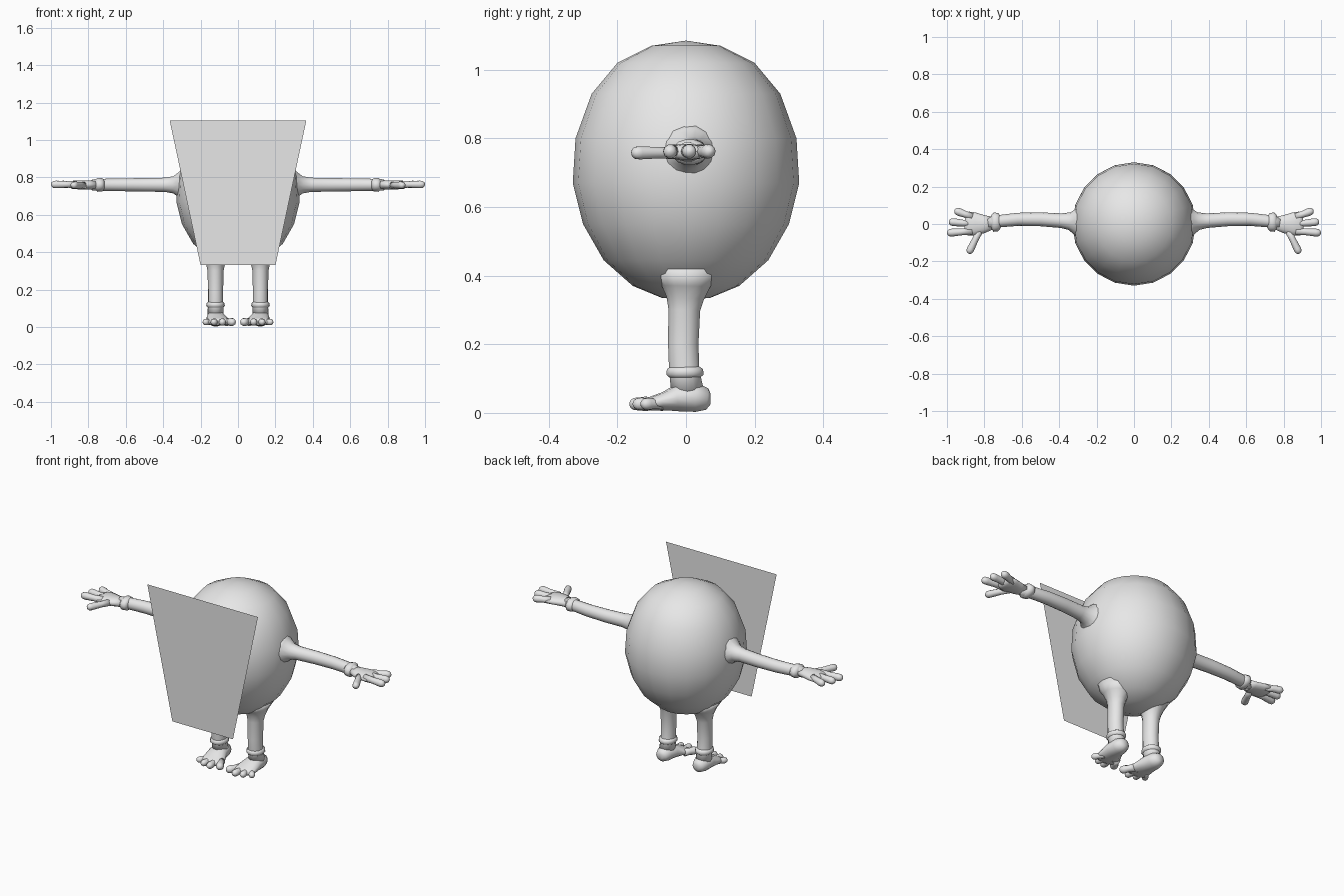
import bpy, bmesh, math
from mathutils import Vector

cube = bpy.data.objects.get("Cube")
if cube:
    bpy.data.objects.remove(cube, do_unlink=True)

grey = bpy.data.materials.new("plain grey")
grey.use_nodes = True
grey.diffuse_color = (0.8, 0.8, 0.8, 1)
grey.node_tree.nodes["Principled BSDF"].inputs["Base Color"].default_value = (0.8, 0.8, 0.8, 1)


def finish(bm, name, smooth=True):
    mesh = bpy.data.meshes.new(name)
    bm.to_mesh(mesh)
    bm.free()
    mesh.materials.append(grey)
    for p in mesh.polygons:
        p.use_smooth = smooth
    obj = bpy.data.objects.new(name, mesh)
    bpy.context.collection.objects.link(obj)
    return obj


def tube(name, sections, side=1, sides=14):
    """Loft elliptical rings; each section is (centre, sideways radius, second radius)."""
    bm = bmesh.new()
    centres = [Vector(s[0]) for s in sections]
    axis = centres[-1] - centres[0]
    upright = abs(axis.normalized().z) > 0.8
    ref = Vector((0, 1, 0)) if upright else Vector((0, 0, 1))
    rings = []
    for i, (_, ru, rv) in enumerate(sections):
        t = (centres[min(i + 1, len(centres) - 1)] - centres[max(i - 1, 0)]).normalized()
        u = ref.cross(t).normalized()
        v = t.cross(u)
        ring = []
        for k in range(sides):
            a = 2 * math.pi * k / sides
            p = centres[i] + u * ru * math.cos(a) + v * rv * math.sin(a)
            ring.append(bm.verts.new((p.x * side, p.y, p.z)))
        rings.append(ring)
    for a, b in zip(rings, rings[1:]):
        for k in range(sides):
            j = (k + 1) % sides
            bm.faces.new((a[k], a[j], b[j], b[k]))
    bm.faces.new(rings[0])
    bm.faces.new(rings[-1])
    bmesh.ops.recalc_face_normals(bm, faces=bm.faces)
    return finish(bm, name)


def digit(name, start, end, r, side):
    """Finger or toe with a bulbous rounded tip."""
    a, b = Vector(start), Vector(end)
    length = (b - a).length
    shape = [(0, 1), (0.4 * length, 0.85), (length - 1.3 * r, 1), (length - 0.6 * r, 0.9),
             (length - 0.2 * r, 0.6), (length, 0.15)]
    d = (b - a).normalized()
    tube(name, [(a + d * s, r * k, r * k) for s, k in shape], side, 10)


# egg-shaped body
profile = [(0, 0.33), (0.07, 0.335), (0.155, 0.37), (0.24, 0.445), (0.3, 0.55), (0.33, 0.67),
           (0.322, 0.8), (0.275, 0.93), (0.2, 1.02), (0.1, 1.07), (0, 1.085)]
bm = bmesh.new()
verts = [bm.verts.new((r, 0, z)) for r, z in profile]
edges = [bm.edges.new(pair) for pair in zip(verts, verts[1:])]
bmesh.ops.spin(bm, geom=verts + edges, cent=(0, 0, 0), axis=(0, 0, 1),
               angle=2 * math.pi, steps=20)
bmesh.ops.remove_doubles(bm, verts=bm.verts, dist=0.001)
bmesh.ops.recalc_face_normals(bm, faces=bm.faces)
finish(bm, "body")

# flat tapered panel in front of the body
bm = bmesh.new()
bm.faces.new([bm.verts.new((x, -0.333, z)) for x, z in
              ((-0.2, 0.33), (0.2, 0.33), (0.365, 1.103), (-0.365, 1.103))])
finish(bm, "front_panel", smooth=False)

for side, word in ((1, "left"), (-1, "right")):
    # arm flaring into the body, with a wrist cuff
    arm = [(0.28, 0.01, 0.1), (0.315, 0.012, 0.07), (0.345, 0.015, 0.047), (0.39, 0.018, 0.039),
           (0.5, 0.025, 0.037), (0.62, 0.025, 0.035), (0.72, 0.015, 0.033), (0.78, 0.005, 0.03)]
    tube(word + "_arm", [((x, y, 0.76), r, r) for x, y, r in arm], side)
    tube(word + "_wrist_cuff", [((x, 0.01, 0.76), r * 1.15, r * 0.85) for x, r in
                                ((0.715, 0.03), (0.725, 0.042), (0.75, 0.045), (0.765, 0.03))], side)
    # palm, fingers and thumb
    palm = [(0.76, 0.005, 0.035, 0.024), (0.8, 0, 0.048, 0.025), (0.85, 0, 0.062, 0.025),
            (0.885, 0.002, 0.064, 0.022), (0.905, 0.003, 0.045, 0.014)]
    tube(word + "_palm", [((x, y, 0.76), w, h) for x, y, w, h in palm], side)
    for n, (y0, x1, y1) in enumerate(((0.038, 0.96, 0.073), (0, 0.99, 0.012), (-0.038, 1, -0.048))):
        digit(f"{word}_finger_{n + 1}", (0.865, y0, 0.762), (x1, y1, 0.762), 0.021, side)
    digit(word + "_thumb", (0.82, -0.025, 0.758), (0.885, -0.158, 0.758), 0.02, side)

    # leg flaring into the body, with an ankle cuff
    leg = [(0.42, 0.0, 0.1), (0.37, 0.0, 0.068), (0.335, -0.002, 0.052), (0.3, -0.005, 0.044),
           (0.2, -0.008, 0.042), (0.12, -0.005, 0.042), (0.06, 0.005, 0.045)]
    tube(word + "_leg", [((0.12, y, z), r * 0.97, r * 1.08) for z, y, r in leg], side)
    tube(word + "_ankle_cuff", [((0.12, -0.003, z), r, r * 1.12) for z, r in
                                ((0.135, 0.038), (0.128, 0.048), (0.112, 0.05), (0.1, 0.038))], side)
    # foot and toes
    foot = [(0.072, 0.04, 0.12, 0.012, 0.015), (0.062, 0.04, 0.12, 0.033, 0.032),
            (0.03, 0.045, 0.12, 0.047, 0.043), (-0.02, 0.045, 0.117, 0.053, 0.042),
            (-0.06, 0.034, 0.11, 0.063, 0.028), (-0.1, 0.027, 0.104, 0.07, 0.021),
            (-0.12, 0.025, 0.104, 0.05, 0.013)]
    tube(word + "_foot", [((x, y, z), w, h) for y, z, x, w, h in foot], side)
    toes = ((0.062, 0.022, -0.143, 0.022), (0.09, 0.082, -0.165, 0.02),
            (0.118, 0.132, -0.155, 0.019), (0.142, 0.182, -0.13, 0.018))
    for n, (x0, x1, y1, r) in enumerate(toes):
        digit(f"{word}_toe_{n + 1}", (x0, -0.07, 0.027), (x1, y1, 0.026), r, side)
